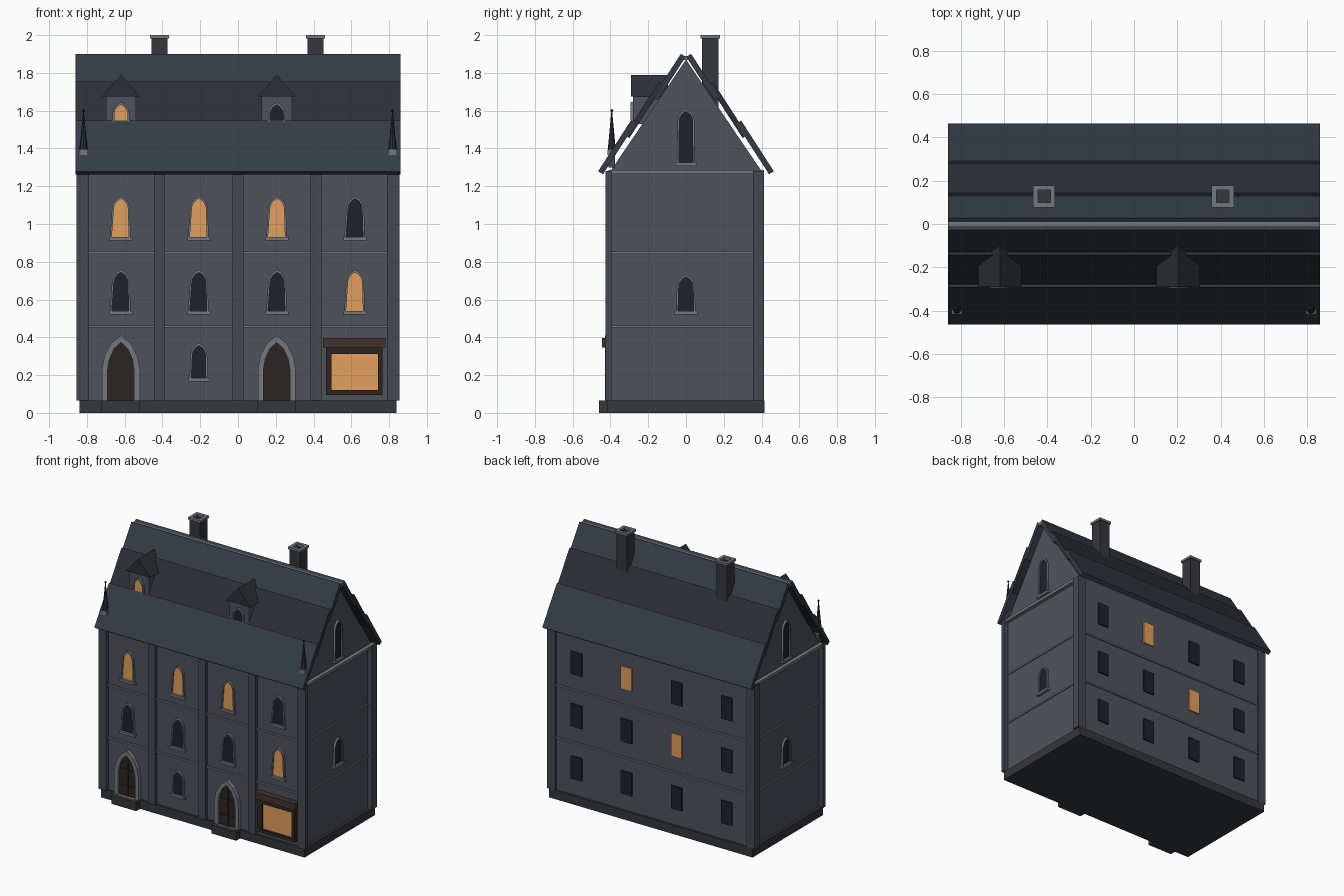
import bpy, bmesh, math
from mathutils import Matrix

if "Cube" in bpy.data.objects:
    bpy.data.objects.remove(bpy.data.objects["Cube"])


def mat(name, r, g, b):
    m = bpy.data.materials.new(name)
    m.diffuse_color = [((c / 255 + 0.055) / 1.055) ** 2.4 for c in (r, g, b)] + [1]
    m.use_nodes = True
    m.node_tree.nodes["Principled BSDF"].inputs["Base Color"].default_value = m.diffuse_color
    return m


WALL = mat("wall_stone", 80, 82, 92)
PIL = mat("pilaster_stone", 70, 72, 82)
TRIM = mat("trim_stone", 116, 120, 126)
BASE = mat("base_stone", 54, 55, 59)
SLATE = mat("slate", 50, 60, 69)
SLATE2 = mat("slate_dark", 44, 47, 53)
GLASS = mat("dark_glass", 28, 33, 44)
LIT = mat("lit_glass", 225, 160, 95)
WOOD = mat("dark_wood", 44, 37, 33)
SIGN = mat("brown_wood", 64, 52, 47)
IRON = mat("iron", 35, 36, 40)


def finish(name, bm, m, loc=(0, 0, 0), rot=0):
    bmesh.ops.recalc_face_normals(bm, faces=bm.faces)
    me = bpy.data.meshes.new(name)
    bm.to_mesh(me)
    bm.free()
    me.materials.append(m)
    ob = bpy.data.objects.new(name, me)
    ob.matrix_world = Matrix.Translation(loc) @ Matrix.Rotation(math.radians(rot), 4, 'Z')
    bpy.context.collection.objects.link(ob)
    return ob


def prism(name, pts, y0, y1, m, loc=(0, 0, 0), rot=0):
    """Extrude an (x, z) outline from y0 to y1."""
    bm = bmesh.new()
    a = [bm.verts.new((x, y0, z)) for x, z in pts]
    b = [bm.verts.new((x, y1, z)) for x, z in pts]
    bm.faces.new(a)
    bm.faces.new(b)
    for i in range(len(pts)):
        j = (i + 1) % len(pts)
        bm.faces.new((a[i], a[j], b[j], b[i]))
    return finish(name, bm, m, loc, rot)


def ring(name, outer, inner, y0, y1, m, loc=(0, 0, 0), rot=0):
    """Frame between two outlines with the same number of points."""
    bm = bmesh.new()
    loops = [[bm.verts.new((x, y, z)) for x, z in p]
             for p, y in ((outer, y0), (outer, y1), (inner, y1), (inner, y0))]
    n = len(outer)
    for k in range(4):
        p, q = loops[k], loops[(k + 1) % 4]
        for i in range(n):
            j = (i + 1) % n
            bm.faces.new((p[i], p[j], q[j], q[i]))
    return finish(name, bm, m, loc, rot)


def rect(x0, x1, z0, z1):
    return [(x0, z0), (x1, z0), (x1, z1), (x0, z1)]


def box(name, x0, x1, y0, y1, z0, z1, m, loc=(0, 0, 0), rot=0):
    return prism(name, rect(x0, x1, z0, z1), y0, y1, m, loc, rot)


def arch(w, h, spring, lean=0.0, z0=0.0):
    """Pointed arch outline; lean widens the foot on the left."""
    curve = [(1, 0), (0.87, 0.38), (0.52, 0.76), (0, 1)]
    right = [(w * a, spring + (h - spring) * b) for a, b in curve]
    left = [(-x, z) for x, z in right[-2::-1]]
    return [(-w - lean, z0), (w + lean * 0.4, z0)] + right + left


def window(name, loc, rot, w, h, glass, lean=0.0, sill=True):
    s = h - w * 1.35
    outer, inner = arch(w, h, s, lean), arch(w - 0.01, h - 0.014, s, lean, 0.01)
    ring(name + "_frame", outer, inner, -0.015, 0.01, TRIM, loc, rot)
    prism(name + "_glass", inner, -0.006, 0.01, glass, loc, rot)
    if sill:
        box(name + "_sill", -w - 0.014, w + 0.014, -0.022, 0.01, -0.008, 0.01, TRIM, loc, rot)


BX, BY = 0.82, 0.40
BAYS = (-0.62, -0.207, 0.207, 0.62)

# Plinth and gabled body
box("plinth", -0.84, 0.84, -0.415, 0.415, 0, 0.065, BASE)
prism("house_body", [(-BY, 0.06), (BY, 0.06), (BY, 1.28), (0, 1.87), (-BY, 1.28)], -BX, BX, WALL, rot=90)

# Pilasters, string courses, cornice
for x in (-0.8225, -0.4175, 0, 0.4125, 0.8225):
    w = 0.0325 if abs(x) > 0.5 else 0.0285
    box("front_pilaster", x - w, x + w, -0.425, -0.395, 0.065, 1.28, PIL)
for s in (-1, 1):
    box("back_pilaster", s * 0.8225 - 0.0325, s * 0.8225 + 0.0325, 0.355, 0.414, 0.065, 1.28, PIL)
    box("side_cornice", s * 0.83 - 0.017, s * 0.83 + 0.017, -0.41, 0.412, 1.264, 1.285, TRIM)
for z in (0.457, 0.848):
    box("string_course", -BX - 0.008, BX + 0.008, -BY - 0.01, BY + 0.01, z - 0.006, z + 0.006, TRIM)

# Layered roof: three overlapping slabs per slope
K, T = 1.55, 0.03
L = math.hypot(1, K)
NY, NZ = K / L * T, 1 / L * T
for s in (-1, 1):
    for part, c, lo, hi, m in (("lower", 2.0, 0.465, 0.292, SLATE), ("middle", 1.975, 0.325, 0.143, SLATE2),
                               ("upper", 1.943, 0.175, 0.027, SLATE)):
        a, b = (lo, c - K * lo), (hi, c - K * hi)
        pts = [a, b, (b[0] - NY, b[1] - NZ), (a[0] - NY, a[1] - NZ)]
        prism("roof_" + part, [(s * y, z) for y, z in pts], -0.86, 0.86, m, rot=90)
box("ridge", -0.86, 0.86, -0.016, 0.016, 1.868, 1.89, TRIM)

# Front windows
lit_front = {(0, 0.92), (1, 0.92), (2, 0.92), (3, 0.53)}
for z in (0.92, 0.53):
    for i, x in enumerate(BAYS):
        window("front_window", (x, -BY, z), 0, 0.047, 0.228, LIT if (i, z) in lit_front else GLASS, 0.011)
window("ground_window", (BAYS[1], -BY, 0.175), 0, 0.044, 0.195, GLASS, 0.006)

# Side windows
for s in (-1, 1):
    window("gable_window", (s * BX, 0, 1.315), s * 90, 0.045, 0.295, GLASS, 0.003)
    window("side_window", (s * BX, 0, 0.53), s * 90, 0.048, 0.205, GLASS, 0.004)

# Back windows
for r, z in enumerate((0.27, 0.66, 1.05)):
    for i, x in enumerate(BAYS):
        lit = (r, i) in {(2, 2), (1, 1)}
        box("back_window", -0.045, 0.045, -0.01, 0.01, -0.085, 0.085, LIT if lit else GLASS, (x, BY, z), 180)

# Doors with arched surrounds and steps
for x in (-0.62, 0.205):
    p = (x, -BY, 0.065)
    outer, inner = arch(0.1, 0.345, 0.17), arch(0.07, 0.308, 0.165)
    ring("door_surround", outer, inner, -0.03, 0.01, TRIM, p)
    prism("door", inner, -0.01, 0.01, WOOD, p)
    box("door_seam", -0.003, 0.003, -0.014, 0, 0, 0.3, IRON, p)
    for z in (0.07, 0.19):
        box("door_hinge", -0.065, 0.065, -0.014, 0, z, z + 0.008, IRON, p)
    box("door_step", x - 0.102, x + 0.102, -0.46, -0.40, 0, 0.065, BASE)

# Shop window
ring("shop_frame", rect(0.465, 0.765, 0.095, 0.345), rect(0.495, 0.74, 0.12, 0.312), -0.425, -0.39, WOOD)
box("shop_glass", 0.49, 0.745, -0.41, -0.39, 0.115, 0.315, LIT)
box("shop_awning", 0.45, 0.78, -0.445, -0.39, 0.345, 0.396, SIGN)

# Dormers
for x, g in ((-0.62, LIT), (0.205, GLASS)):
    box("dormer_wall", x - 0.08, x + 0.08, -0.28, -0.13, 1.53, 1.68, WALL)
    prism("dormer_roof", [(-0.1, 1.675), (0.1, 1.675), (0, 1.79)], -0.292, -0.095, SLATE2, (x, 0, 0))
    window("dormer_window", (x, -0.28, 1.515), 0, 0.045, 0.13, g, 0, False)

# Chimneys with hollow caps
for x in (-0.415, 0.41):
    def sq(r):
        return rect(x - r, x + r, 0.128 - r, 0.128 + r)
    box("chimney", x - 0.043, x + 0.043, 0.085, 0.171, 1.6, 1.975, BASE)
    cap = ring("chimney_cap", sq(0.051), sq(0.029), -2.0, -1.983, TRIM)
    neck = ring("chimney_rim", sq(0.043), sq(0.029), -1.99, -1.96, BASE)
    for o in (cap, neck):
        # stand the ring upright: outline plane becomes horizontal
        o.data.transform(Matrix(((1, 0, 0, 0), (0, 0, 1, 0), (0, -1, 0, 0), (0, 0, 0, 1))))
        o.data.flip_normals() if o.data.polygons[0].area < 0 else None

# Corner pinnacles
for s in (-1, 1):
    x, y = s * 0.818, -0.393
    box("pinnacle_shaft", x - 0.016, x + 0.016, y - 0.016, y + 0.016, 1.3, 1.37, PIL)
    box("pinnacle_base", x - 0.024, x + 0.024, y - 0.022, y + 0.022, 1.365, 1.395, TRIM)
    bm = bmesh.new()
    bmesh.ops.create_cone(bm, cap_ends=True, segments=8, radius1=0.021, radius2=0.002, depth=0.205)
    finish("pinnacle_spire", bm, SLATE2, (x, y, 1.4965))
    bm = bmesh.new()
    bmesh.ops.create_uvsphere(bm, u_segments=8, v_segments=6, radius=0.008)
    finish("pinnacle_ball", bm, IRON, (x, y, 1.6))
